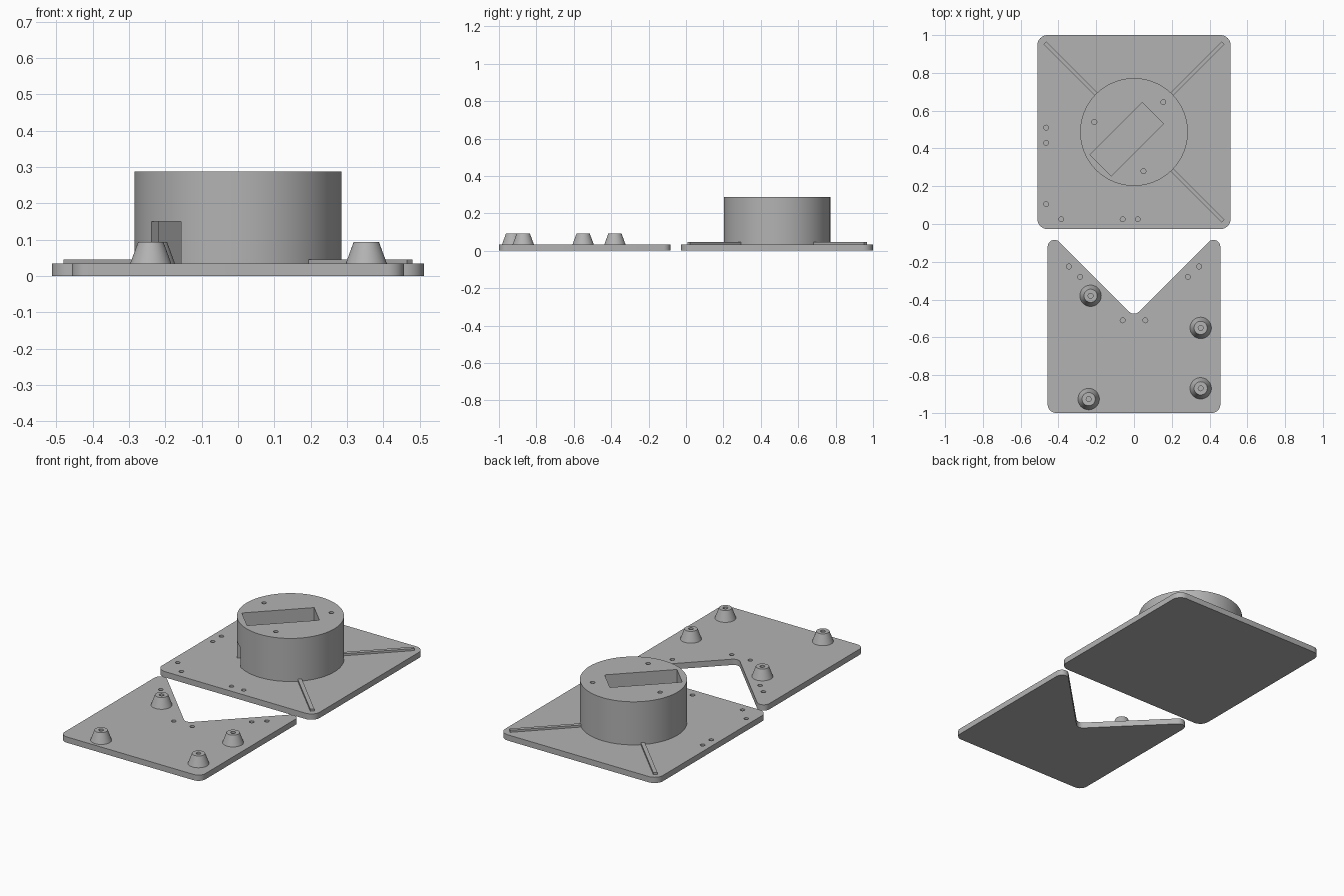
import bpy
import bmesh
from math import pi, cos, sin, radians
from mathutils import Vector, Matrix

if "Cube" in bpy.data.objects:
    bpy.data.objects.remove(bpy.data.objects["Cube"])

grey = bpy.data.materials.new("plain_grey")
grey.use_nodes = True
GREY = (0.45, 0.45, 0.45, 1)
grey.diffuse_color = GREY
grey.node_tree.nodes["Principled BSDF"].inputs["Base Color"].default_value = GREY

PLATE = 0.034      # plate thickness
HOLE = 0.013       # screw hole radius
HUB = Vector((0, 0.487, 0))


def make(name, bm):
    bmesh.ops.recalc_face_normals(bm, faces=bm.faces)
    mesh = bpy.data.meshes.new(name)
    bm.to_mesh(mesh)
    bm.free()
    mesh.materials.append(grey)
    obj = bpy.data.objects.new(name, mesh)
    bpy.context.collection.objects.link(obj)
    return obj


def select(obj):
    bpy.ops.object.select_all(action='DESELECT')
    obj.select_set(True)
    bpy.context.view_layer.objects.active = obj


def smooth(obj):
    select(obj)
    bpy.ops.object.shade_smooth_by_angle(angle=radians(30))


def cut(obj, cutter):
    cutter.hide_render = True
    mod = obj.modifiers.new("cut", 'BOOLEAN')
    mod.operation = 'DIFFERENCE'
    mod.solver = 'EXACT'
    mod.object = cutter
    select(obj)
    bpy.ops.object.modifier_apply(modifier=mod.name)
    bpy.data.objects.remove(cutter)


def add_cone(bm, x, y, z0, z1, r0, r1, sides):
    bmesh.ops.create_cone(bm, cap_ends=True, segments=sides, radius1=r0, radius2=r1,
                          depth=z1 - z0, matrix=Matrix.Translation((x, y, (z0 + z1) / 2)))


def cone(name, x, y, z0, z1, r0, r1, sides):
    bm = bmesh.new()
    add_cone(bm, x, y, z0, z1, r0, r1, sides)
    return make(name, bm)


def holes(obj, points, z0, z1):
    bm = bmesh.new()
    for x, y in points:
        add_cone(bm, x, y, z0, z1, HOLE, HOLE, 24)
    cut(obj, make("hole_cutter", bm))


def diagonal_box(name, angle, near, far, width, z0, z1, shift=0):
    # Box running outward from the hub axis at the given angle
    bm = bmesh.new()
    mat = (Matrix.Translation(HUB) @ Matrix.Rotation(radians(angle), 4, 'Z')
           @ Matrix.Translation(((near + far) / 2, shift, (z0 + z1) / 2))
           @ Matrix.Diagonal((far - near, width, z1 - z0, 1)))
    bmesh.ops.create_cube(bm, size=1, matrix=mat)
    return make(name, bm)


def rounded_plate(name, corners, steps=10):
    # Each corner is x, y, fillet radius
    bm = bmesh.new()
    verts = []
    for i, (x, y, r) in enumerate(corners):
        p = Vector((x, y))
        a = (Vector(corners[i - 1][:2]) - p).normalized()
        b = (Vector(corners[(i + 1) % len(corners)][:2]) - p).normalized()
        half = a.angle(b) / 2
        centre = p + (a + b).normalized() * (r / sin(half))
        start = p + a * (r * cos(half) / sin(half)) - centre
        turn = (pi - 2 * half) * (1 if a.x * b.y - a.y * b.x < 0 else -1)
        for s in range(steps + 1):
            v = centre + Matrix.Rotation(turn * s / steps, 2) @ start
            verts.append(bm.verts.new((v.x, v.y, 0)))
    face = bm.faces.new(verts)
    top = bmesh.ops.extrude_face_region(bm, geom=[face])["geom"]
    bmesh.ops.translate(bm, vec=(0, 0, PLATE),
                        verts=[g for g in top if isinstance(g, bmesh.types.BMVert)])
    return make(name, bm)


# Square plate that carries the round housing
base = rounded_plate("base_plate", [(-0.512, -0.027, 0.055), (0.512, -0.027, 0.055),
                                    (0.512, 1, 0.055), (-0.512, 1, 0.055)])
holes(base, [(-0.465, 0.51), (-0.465, 0.43), (-0.465, 0.105),
             (-0.385, 0.025), (-0.06, 0.025), (0.02, 0.025)], 0.008, 0.1)
smooth(base)

# Round housing with a diagonal pocket, cable opening and screw holes
housing = cone("round_housing", HUB.x, HUB.y, PLATE - 0.002, 0.287, 0.285, 0.285, 128)
cut(housing, diagonal_box("pocket_cutter", 45, -0.249, 0.142, 0.16, -0.1, 0.4))
cut(housing, diagonal_box("opening_cutter", 225, 0.2, 0.4, 0.115, -0.1, 0.15))
holes(housing, [(0.155, 0.645), (-0.21, 0.54), (0.05, 0.28)], 0.19, 0.4)
smooth(housing)

# Diagonal ribs on three corners
for label, angle in (("back_left", 45), ("back_right", 135), ("front_left", -45)):
    diagonal_box("rib_" + label, angle, 0.28, 0.668, 0.022, PLATE - 0.002, 0.046)

# Front plate with a V notch
mount = rounded_plate("notched_plate", [(-0.457, -1, 0.045), (0.457, -1, 0.045),
                                        (0.457, -0.033, 0.036), (0, -0.49, 0.036),
                                        (-0.457, -0.033, 0.036)])
holes(mount, [(s * x, y) for s in (-1, 1)
              for x, y in ((0.345, -0.225), (0.285, -0.28), (0.06, -0.51))], 0.008, 0.1)
smooth(mount)

# Tapered standoffs with screw holes
for i, (x, y) in enumerate([(-0.23, -0.38), (0.353, -0.55), (0.353, -0.87), (-0.24, -0.927)]):
    post = cone(f"standoff_{i + 1}", x, y, PLATE - 0.001, 0.093, 0.057, 0.035, 48)
    holes(post, [(x, y)], 0.045, 0.2)
    smooth(post)
